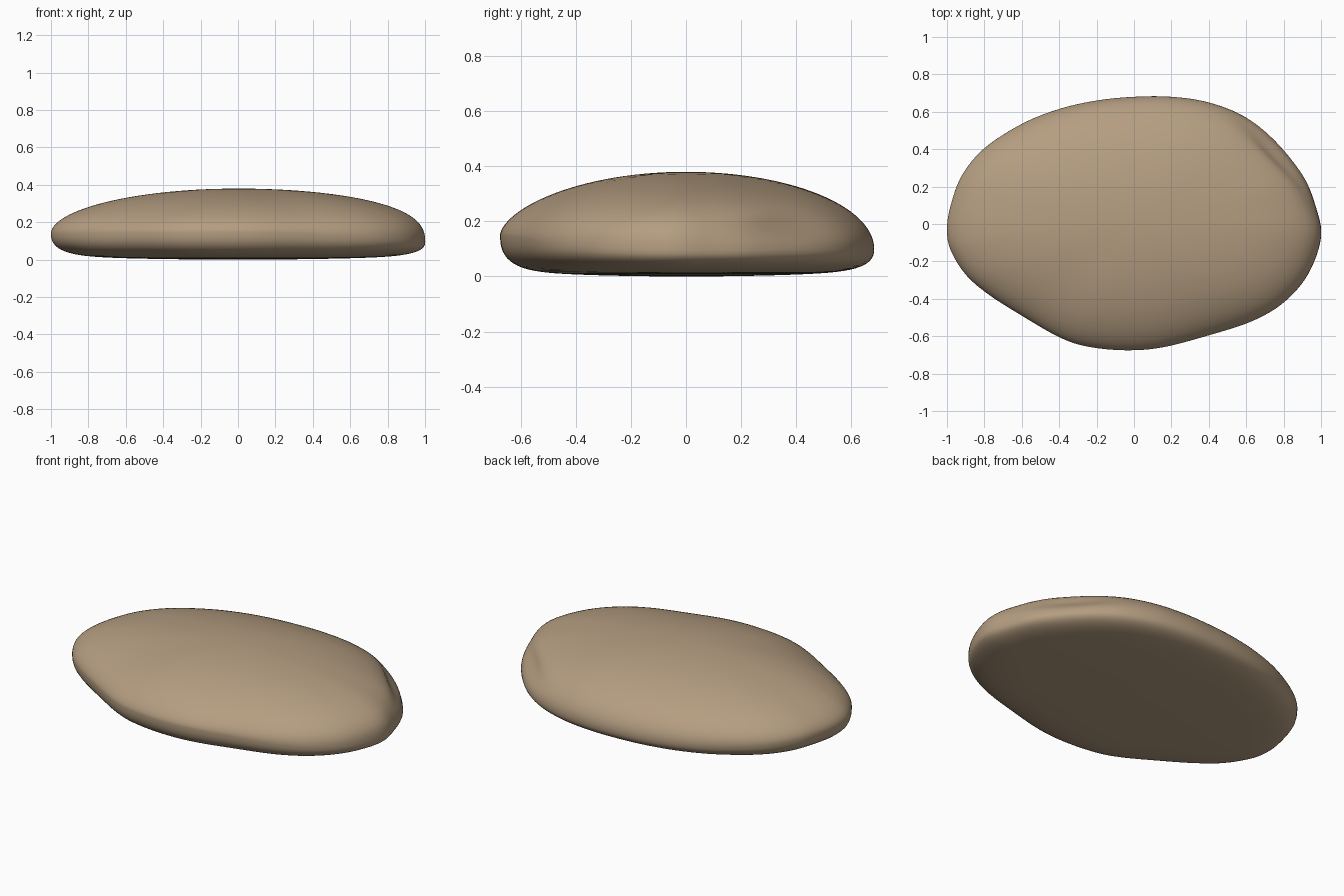
import bpy, bmesh, math

if "Cube" in bpy.data.objects:
    bpy.data.objects.remove(bpy.data.objects["Cube"])

# Plan outline of the pebble (x, y), counter-clockwise
OUTLINE = [(1, -.07), (.97, .1), (.9, .265), (.75, .45), (.59, .575), (.4, .65), (.2, .68),
           (0, .68), (-.2, .66), (-.4, .615), (-.6, .535), (-.8, .405), (-.92, .26), (-.98, .1),
           (-1, -.03), (-.98, -.14), (-.9, -.27), (-.78, -.375), (-.6, -.49), (-.4, -.605),
           (-.25, -.655), (-.05, -.675), (.15, -.66), (.4, -.595), (.63, -.52), (.8, -.42),
           (.93, -.27)]
TOP = .38


def smooth_loop(pts, steps):
    """Closed Catmull-Rom curve through pts."""
    out, n = [], len(pts)
    for i in range(n):
        a, b, c, d = (pts[(i + k) % n] for k in (-1, 0, 1, 2))
        for s in range(steps):
            t = s / steps
            out.append(tuple(.5 * (2 * q + (r - p) * t + (2 * p - 5 * q + 4 * r - w) * t * t
                                   + (3 * q - p - 3 * r + w) * t ** 3)
                             for p, q, r, w in zip(a, b, c, d)))
    return out


def blend(x, y, right, left, front, back):
    """Mix four side values by direction."""
    a = math.atan2(y / .68, x)
    c, s = math.cos(a), math.sin(a)
    return c * c * (right if c > 0 else left) + s * s * (back if s > 0 else front)


def pebble_point(x, y, u):
    """u runs from -1 (bottom centre) through 0 (rim) to 1 (top centre)."""
    rim = blend(x, y, .095, .14, .15, .10)
    s = math.cos(abs(u) * math.pi / 2)
    if u >= 0:
        z = rim + (TOP - rim) * max(0, 1 - s * s) ** blend(x, y, .38, .52, .6, .5)
        # shallow hollow above the lip on the back right
        da = math.atan2(y, x) - math.radians(27)
        k = 1 - .045 * math.exp(-(da / .28) ** 2 - ((z - .185) / .05) ** 2)
        s *= k
    else:
        g = max(0, 1 - s ** 10) ** .4
        z = rim * (1 - g) + .02 * s * s * g
    return (x * s, y * s, z)


# Pebble body: rings stacked from bottom centre to top centre
loop = smooth_loop(OUTLINE, 6)
n, half = len(loop), 28
bm = bmesh.new()
rings = [[bm.verts.new(pebble_point(x, y, k / half)) for x, y in loop]
         for k in range(1 - half, half)]
for lo, hi in zip(rings, rings[1:]):
    for i in range(n):
        j = (i + 1) % n
        bm.faces.new((lo[i], lo[j], hi[j], hi[i]))
for ring, z, flip in ((rings[0], 0, True), (rings[-1], TOP, False)):
    pole = bm.verts.new((0, 0, z))
    for i in range(n):
        tri = (ring[i], ring[(i + 1) % n], pole)
        bm.faces.new(tri[::-1] if flip else tri)
bmesh.ops.recalc_face_normals(bm, faces=bm.faces)
for f in bm.faces:
    f.smooth = True
mesh = bpy.data.meshes.new("pebble")
bm.to_mesh(mesh)
bm.free()
pebble = bpy.data.objects.new("pebble", mesh)
bpy.context.collection.objects.link(pebble)

# Single warm stone colour
stone = bpy.data.materials.new("tan stone")
stone.diffuse_color = (.46, .34, .22, 1)
stone.use_nodes = True
stone.node_tree.nodes["Principled BSDF"].inputs["Base Color"].default_value = stone.diffuse_color
mesh.materials.append(stone)
